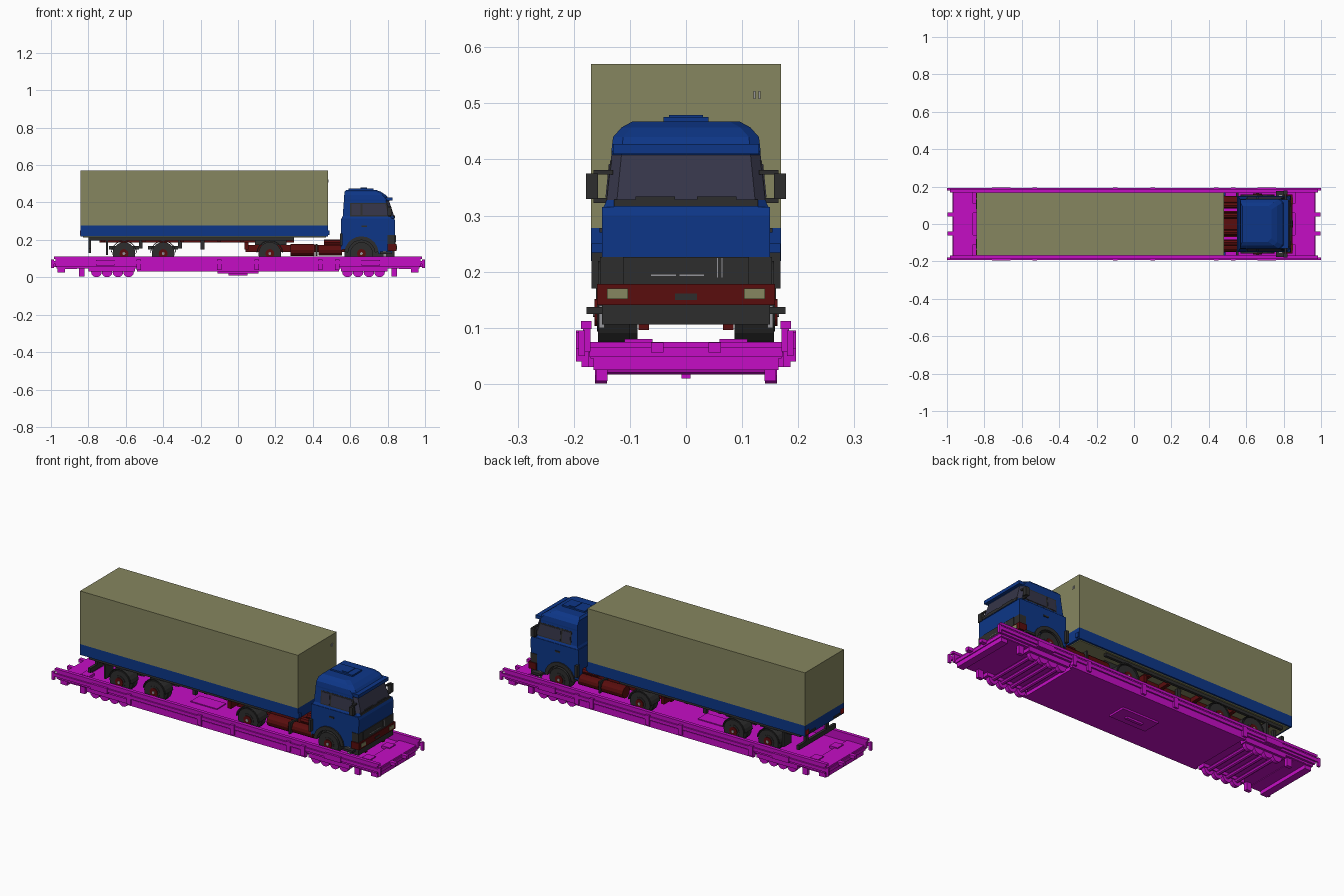
import bpy, bmesh, math
from mathutils import Vector

cube = bpy.data.objects.get("Cube")
if cube:
    bpy.data.objects.remove(cube, do_unlink=True)


def mat(name, r, g, b):
    m = bpy.data.materials.new(name)
    m.use_nodes = True
    m.diffuse_color = (r, g, b, 1)
    m.node_tree.nodes["Principled BSDF"].inputs["Base Color"].default_value = (r, g, b, 1)
    return m


MAGENTA = mat("magenta", 0.56, 0.004, 0.56)
OLIVE = mat("olive_canvas", 0.24, 0.24, 0.115)
BLUE = mat("blue_paint", 0.004, 0.037, 0.245)
DARK = mat("dark_rubber", 0.027, 0.027, 0.027)
RED = mat("dark_red", 0.10, 0.004, 0.004)
GLASS = mat("tinted_glass", 0.036, 0.036, 0.065)
GREY = mat("light_grey", 0.30, 0.30, 0.32)
LAMP = mat("lamp_red", 0.35, 0.006, 0.006)


def finish(name, bm, *mats):
    bmesh.ops.recalc_face_normals(bm, faces=bm.faces)
    me = bpy.data.meshes.new(name)
    bm.to_mesh(me)
    bm.free()
    ob = bpy.data.objects.new(name, me)
    bpy.context.collection.objects.link(ob)
    for m in mats:
        me.materials.append(m)
    return ob


def box(name, m, x, y, z):
    """Box from (min, max) pairs."""
    bm = bmesh.new()
    bmesh.ops.create_cube(bm, size=1)
    for v in bm.verts:
        v.co = Vector([(a + b) / 2 + c * (b - a) for (a, b), c in zip((x, y, z), v.co)])
    return finish(name, bm, m)


def pair(name, m, x, y, z):
    """Same box on the +y and -y sides."""
    box(name + "_far", m, x, y, z)
    box(name + "_near", m, x, (-y[1], -y[0]), z)


def prism(name, m, pts, y0, y1):
    """Side profile in x, z extruded across y."""
    bm = bmesh.new()
    a = [bm.verts.new((x, y0, z)) for x, z in pts]
    b = [bm.verts.new((x, y1, z)) for x, z in pts]
    bm.faces.new(a)
    bm.faces.new(b)
    for i in range(len(pts)):
        j = (i + 1) % len(pts)
        bm.faces.new((a[i], a[j], b[j], b[i]))
    return finish(name, bm, m)


def arc(x, z, r, a0, a1, n):
    return [(x + r * math.cos(math.radians(a0 + (a1 - a0) * i / n)),
             z + r * math.sin(math.radians(a0 + (a1 - a0) * i / n))) for i in range(n + 1)]


def disc(name, m, x, z, r, y0, y1, n=16):
    return prism(name, m, arc(x, z, r, 0, 360, n)[:-1], y0, y1)


def arch(name, m, x, z, ri, ro, y0, y1):
    return prism(name, m, arc(x, z, ro, 5, 175, 10) + arc(x, z, ri, 175, 5, 10), y0, y1)


def tube(name, m, x0, x1, y, z, r, n=12):
    bm = bmesh.new()
    bmesh.ops.create_cone(bm, cap_ends=True, segments=n, radius1=r, radius2=r, depth=x1 - x0)
    for v in bm.verts:
        v.co = Vector(((x0 + x1) / 2 + v.co.z, y + v.co.x, z + v.co.y))
    return finish(name, bm, m)


# --- Railway wagon ---
box("wagon_deck", MAGENTA, (-0.97, 0.97), (-0.172, 0.172), (0.048, 0.066))
box("wagon_belly", MAGENTA, (-0.53, 0.53), (-0.17, 0.17), (0.03, 0.05))
box("belly_box", MAGENTA, (-0.11, 0.11), (-0.05, 0.05), (0.02, 0.031))
box("belly_box_foot", MAGENTA, (-0.05, 0.05), (-0.008, 0.008), (0.01, 0.021))
pair("side_wall", MAGENTA, (-0.975, 0.975), (0.17, 0.184), (0.058, 0.11))
pair("side_top_rail", MAGENTA, (-0.985, 0.985), (0.168, 0.187), (0.098, 0.112))
pair("side_sill", MAGENTA, (-0.54, 0.54), (0.168, 0.186), (0.03, 0.065))
pair("side_outer_rail", MAGENTA, (-1.0, 1.0), (0.182, 0.192), (0.07, 0.088))
for x in (-0.53, -0.1, 0.1, 0.44, 0.53):
    pair("side_post", MAGENTA, (x - 0.012, x + 0.012), (0.18, 0.196), (0.04, 0.095))
for s in (-1, 1):
    def span(a, b):
        return (min(s * a, s * b), max(s * a, s * b))
    pair("bogie_side_plate", MAGENTA, span(0.66, 0.76), (0.18, 0.196), (0.062, 0.092))
    pair("bogie_frame", MAGENTA, span(0.55, 0.80), (0.135, 0.175), (0.03, 0.056))
    box("end_plate", MAGENTA, span(0.86, 0.965), (-0.17, 0.17), (0.045, 0.075))
    box("end_beam", MAGENTA, span(0.925, 0.965), (-0.165, 0.165), (0.025, 0.05))
    pair("end_tab", MAGENTA, span(0.93, 0.998), (0.04, 0.062), (0.056, 0.074))
    pair("end_hook", MAGENTA, span(0.985, 1.0), (0.180, 0.192), (0.05, 0.095))
    pair("end_step", MAGENTA, span(0.83, 0.88), (0.06, 0.11), (0.06, 0.08))
    for x in (0.585, 0.642, 0.70, 0.757):
        tube_ob = disc("wagon_axle", MAGENTA, s * x, 0.028, 0.011, -0.15, 0.15, 8)
        for y in (-0.1515, 0.1515):
            disc("wagon_wheel", MAGENTA, s * x, 0.028, 0.028, y - 0.011, y + 0.011, 14)
    pair("brake_block", MAGENTA, span(0.82, 0.85), (0.14, 0.16), (0.005, 0.05))
box("deck_hatch", MAGENTA, (-0.26, -0.1), (-0.04, 0.04), (0.064, 0.071))

# --- Road wheels: tyres, hubs, axles ---
WZ, WR = 0.127, 0.061
for x in (-0.61, -0.40, 0.17, 0.66):
    disc("road_axle", RED, x, WZ, 0.014, -0.12, 0.12, 8)
    for s in (-1, 1):
        disc("tyre_outer", DARK, x, WZ, WR, s * 0.125, s * 0.157, 20)
        if x != 0.66:
            disc("tyre_inner", DARK, x, WZ, WR, s * 0.086, s * 0.119, 20)
        else:
            disc("tyre_inner", DARK, x, WZ, WR, s * 0.10, s * 0.126, 20)
        disc("wheel_rim", DARK, x, WZ, 0.034, s * 0.155, s * 0.159, 14)
        disc("wheel_hub", RED, x, WZ, 0.024, s * 0.155, s * 0.163, 12)
        disc("hub_cap", GREY, x, WZ, 0.008, s * 0.16, s * 0.166, 8)

# --- Trailer ---
box("cargo_cover", OLIVE, (-0.842, 0.482), (-0.169, 0.169), (0.278, 0.57))
box("cargo_side_boards", BLUE, (-0.842, 0.482), (-0.169, 0.169), (0.219, 0.278))
box("trailer_floor", OLIVE, (-0.83, 0.47), (-0.16, 0.16), (0.214, 0.2195))
pair("front_corner_lip", BLUE, (0.48, 0.49), (0.15, 0.168), (0.225, 0.25))
pair("trailer_beam", RED, (-0.74, 0.30), (0.05, 0.075), (0.185, 0.216))
pair("trailer_edge_rail", DARK, (-0.80, 0.30), (0.135, 0.15), (0.198, 0.216))
for x in (-0.72, -0.505, -0.30, -0.1, 0.02):
    box("trailer_cross_member", RED, (x - 0.01, x + 0.01), (-0.14, 0.14), (0.19, 0.215))
for x in (-0.61, -0.40):
    pair("trailer_spring", DARK, (x - 0.08, x + 0.08), (0.055, 0.08), (0.15, 0.168))
    pair("trailer_spring_hanger", DARK, (x + 0.08, x + 0.1), (0.05, 0.085), (0.155, 0.2))
    for s in (-1, 1):
        arch("trailer_mudguard", DARK, x, WZ, 0.066, 0.070, s * 0.09, s * 0.157)
pair("mud_flap", DARK, (-0.705, -0.695), (0.09, 0.157), (0.12, 0.20))
pair("landing_leg", DARK, (-0.2, -0.18), (0.09, 0.11), (0.15, 0.216))
pair("bumper_strut", DARK, (-0.80, -0.785), (0.08, 0.10), (0.135, 0.216))
box("rear_bumper", DARK, (-0.80, -0.785), (-0.16, 0.16), (0.13, 0.155))
pair("rear_lamp", LAMP, (-0.846, -0.841), (0.14, 0.165), (0.225, 0.25))
pair("rear_marker", DARK, (-0.846, -0.841), (0.08, 0.13), (0.223, 0.235))
for y in (0.122, 0.131):
    box("front_panel_mark", GREY, (0.481, 0.485), (y - 0.002, y + 0.002), (0.508, 0.522))

# --- Tractor chassis ---
pair("chassis_beam", RED, (0.04, 0.80), (0.045, 0.07), (0.135, 0.172))
box("coupling_plate", DARK, (0.09, 0.26), (-0.09, 0.09), (0.172, 0.214))
box("chassis_rear_beam", RED, (0.035, 0.055), (-0.14, 0.14), (0.15, 0.19))
box("chassis_mid_deck", RED, (0.25, 0.56), (-0.07, 0.07), (0.15, 0.172))
for s in (-1, 1):
    arch("drive_mudguard", DARK, 0.17, WZ, 0.066, 0.072, s * 0.085, s * 0.16)
    tube("fuel_tank", RED, 0.28, 0.41, s * 0.12, 0.145, 0.032)
    tube("air_tank", RED, 0.43, 0.555, s * 0.12, 0.145, 0.029)
    for y in (0.045, 0.1):
        tube("cab_back_pipe", RED, 0.46, 0.56, s * y, 0.185, 0.016, 8)
box("engine_block", DARK, (0.57, 0.80), (-0.09, 0.09), (0.11, 0.24))
pair("tank_strap", DARK, (0.415, 0.425), (0.085, 0.155), (0.115, 0.178))

# --- Cab lower body with wheel arch ---
ax = 0.66
lower = [(0.55, 0.14)] + [(0.553, 0.15)] + arc(ax, WZ, 0.088, 165, 15, 10) + \
        [(0.752, 0.125), (0.82, 0.125), (0.838, 0.18), (0.84, 0.30), (0.835, 0.315), (0.55, 0.315)]
prism("cab_lower_body", BLUE, lower, -0.15, 0.15)
for s in (-1, 1):
    arch("cab_wheel_arch", DARK, ax, WZ, 0.072, 0.092, s * 0.12, s * 0.157)

# --- Cab upper body: stacked chamfered sections (z, x0, x1, half width) ---
rings = [(0.315, .555, .838, .147), (0.328, .56, .834, .141), (0.408, .566, .808, .133),
         (0.415, .566, .812, .133), (0.44, .568, .79, .13), (0.457, .57, .765, .115),
         (0.468, .58, .735, .095)]
bm = bmesh.new()
loops = []
for z, x0, x1, w in rings:
    c = 0.018
    pts = [(x0, -w), (x1 - c, -w), (x1, -w + c), (x1, w - c), (x1 - c, w), (x0, w)]
    loops.append([bm.verts.new((x, y, z)) for x, y in pts])
bm.faces.new(loops[0])
bm.faces.new(loops[-1])
for k in range(len(loops) - 1):
    for i in range(6):
        j = (i + 1) % 6
        f = bm.faces.new((loops[k][i], loops[k][j], loops[k + 1][j], loops[k + 1][i]))
        if k == 1 and i in (1, 2, 3):
            f.material_index = 1
finish("cab_upper_body", bm, BLUE, GLASS)


# Plates lying on the sloped cab sides
def side_y(z):
    return 0.141 - (z - 0.328) / 0.08 * 0.008


def side_plate(name, m, pts, lift):
    for s in (-1, 1):
        bm = bmesh.new()
        a = [bm.verts.new((x, s * (side_y(z) - 0.002), z)) for x, z in pts]
        b = [bm.verts.new((x, s * (side_y(z) + lift), z)) for x, z in pts]
        bm.faces.new(a)
        bm.faces.new(b)
        for i in range(len(pts)):
            j = (i + 1) % len(pts)
            bm.faces.new((a[i], a[j], b[j], b[i]))
        finish(name, bm, m)


side_plate("side_window_frame", DARK, [(0.60, 0.326), (0.815, 0.326), (0.795, 0.398), (0.60, 0.398)], 0.001)
side_plate("door_window", GLASS, [(0.665, 0.332), (0.805, 0.332), (0.787, 0.392), (0.665, 0.392)], 0.003)
side_plate("rear_side_window", GLASS, [(0.606, 0.332), (0.655, 0.332), (0.655, 0.392), (0.606, 0.392)], 0.003)

# --- Cab details ---
box("roof_top_panel", BLUE, (0.59, 0.725), (-0.04, 0.04), (0.465, 0.476))
box("roof_hatch", BLUE, (0.655, 0.69), (-0.03, 0.03), (0.474, 0.479))
box("sun_visor", BLUE, (0.785, 0.825), (-0.13, 0.13), (0.41, 0.428))
box("windscreen_sill", DARK, (0.82, 0.839), (-0.128, 0.128), (0.317, 0.329))
pair("wiper", DARK, (0.828, 0.838), (0.02, 0.09), (0.329, 0.334))
box("grille", DARK, (0.83, 0.843), (-0.112, 0.112), (0.178, 0.226))
pair("grille_corner", DARK, (0.80, 0.84), (0.112, 0.153), (0.178, 0.226))
for y in (0.056, 0.064):
    box("grille_badge_bar", GREY, (0.842, 0.845), (y - 0.001, y + 0.001), (0.19, 0.224))
for y in (-0.04, 0.01):
    box("grille_strip", GREY, (0.842, 0.845), (y - 0.022, y + 0.022), (0.192, 0.195))
box("front_bumper", RED, (0.80, 0.847), (-0.159, 0.159), (0.141, 0.178))
box("number_plate", DARK, (0.846, 0.849), (-0.02, 0.02), (0.15, 0.161))
pair("headlight", OLIVE, (0.846, 0.850), (0.103, 0.141), (0.151, 0.170))
box("bumper_apron", DARK, (0.79, 0.838), (-0.15, 0.15), (0.106, 0.142))
pair("step_lamp", RED, (0.80, 0.835), (0.066, 0.085), (0.096, 0.107))
pair("cab_step", GREY, (0.775, 0.79), (0.145, 0.155), (0.10, 0.14))
pair("cab_step_plate", DARK, (0.76, 0.82), (0.148, 0.177), (0.125, 0.137))
pair("mirror", DARK, (0.80, 0.822), (0.157, 0.178), (0.33, 0.375))
pair("mirror_arm_top", DARK, (0.805, 0.815), (0.13, 0.165), (0.373, 0.381))
pair("mirror_arm_bottom", DARK, (0.805, 0.815), (0.138, 0.165), (0.322, 0.331))
pair("door_handle", DARK, (0.66, 0.69), (0.149, 0.154), (0.27, 0.278))
pair("cab_back_post", DARK, (0.545, 0.56), (0.145, 0.168), (0.17, 0.234))
